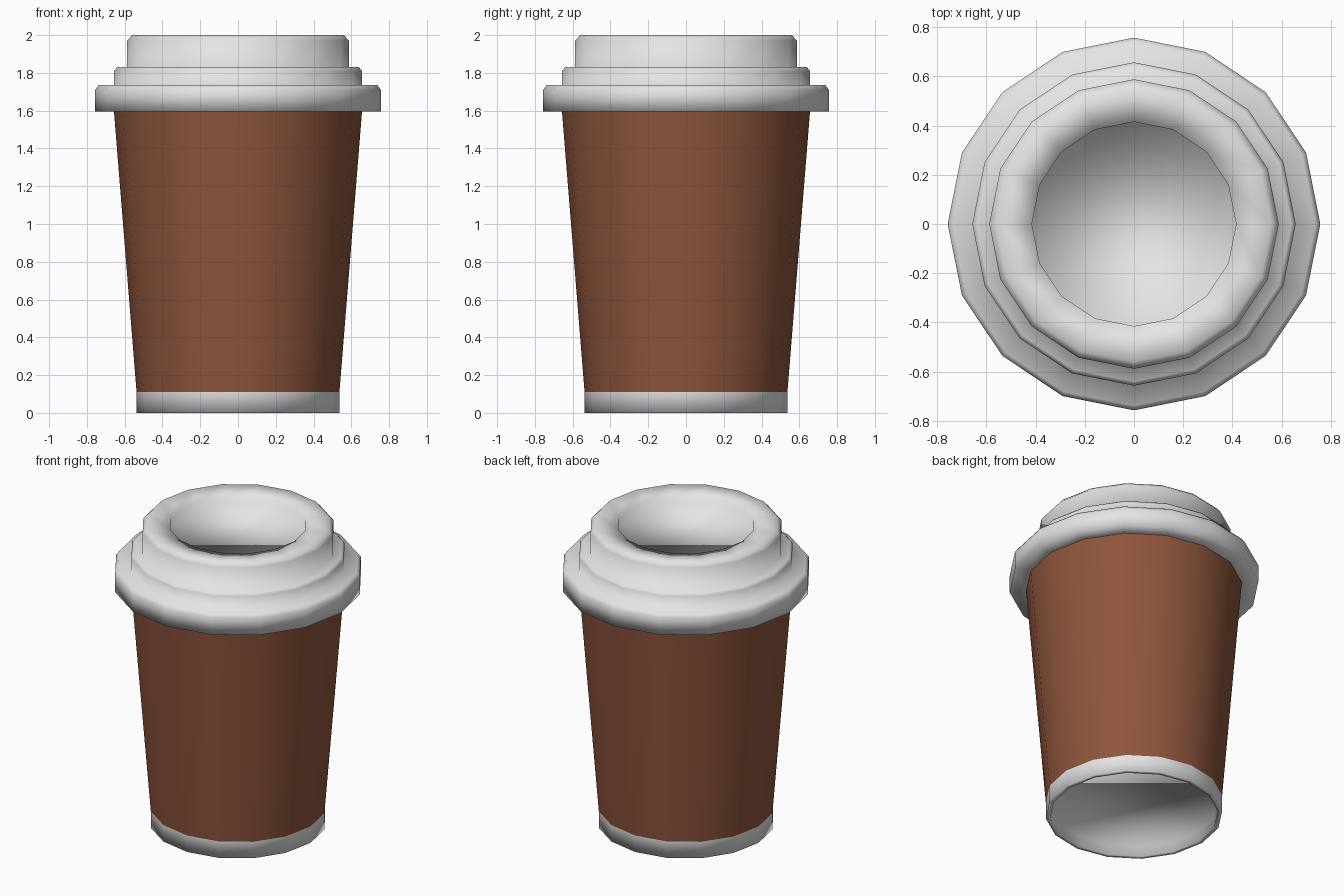
import bpy, bmesh, math

if "Cube" in bpy.data.objects:
    bpy.data.objects.remove(bpy.data.objects["Cube"])

SIDES = 16


def material(name, rgb):
    m = bpy.data.materials.new(name)
    m.diffuse_color = (*rgb, 1.0)
    m.use_nodes = True
    m.node_tree.nodes["Principled BSDF"].inputs["Base Color"].default_value = m.diffuse_color
    return m


def lathe(name, profile, mat, cap_start=False, cap_end=False):
    """Revolve an (r, z) profile, listed bottom to top on the outside."""
    bm = bmesh.new()
    rings = []
    for r, z in profile:
        rings.append([bm.verts.new((r * math.cos(2 * math.pi * i / SIDES),
                                    r * math.sin(2 * math.pi * i / SIDES), z))
                      for i in range(SIDES)])
    for a, b in zip(rings, rings[1:]):
        for i in range(SIDES):
            j = (i + 1) % SIDES
            bm.faces.new((a[i], a[j], b[j], b[i]))
    if cap_start:
        bm.faces.new(rings[0][::-1])
    if cap_end:
        bm.faces.new(rings[-1])
    for f in bm.faces:
        f.smooth = True
    mesh = bpy.data.meshes.new(name)
    bm.to_mesh(mesh)
    bm.free()
    mesh.materials.append(mat)
    ob = bpy.data.objects.new(name, mesh)
    bpy.context.collection.objects.link(ob)
    return ob


white = material("off_white_plastic", (0.78, 0.78, 0.78))
brown = material("brown_cardboard", (0.27, 0.092, 0.045))

# Cup base with recessed underside
lathe("cup_base", [(0.51, 0.07), (0.51, 0.0), (0.537, 0.0), (0.537, 0.11)],
      white, cap_start=True)

# Tapered brown wall
lathe("cup_sleeve", [(0.537, 0.11), (0.657, 1.6)], brown)

# Stepped lid with recessed top
lathe("lid", [(0.65, 1.595), (0.757, 1.595), (0.757, 1.71), (0.738, 1.735),
              (0.657, 1.735), (0.657, 1.81), (0.64, 1.83),
              (0.588, 1.83), (0.588, 1.97), (0.56, 2.0),
              (0.415, 1.985), (0.415, 1.93)],
      white, cap_end=True)
